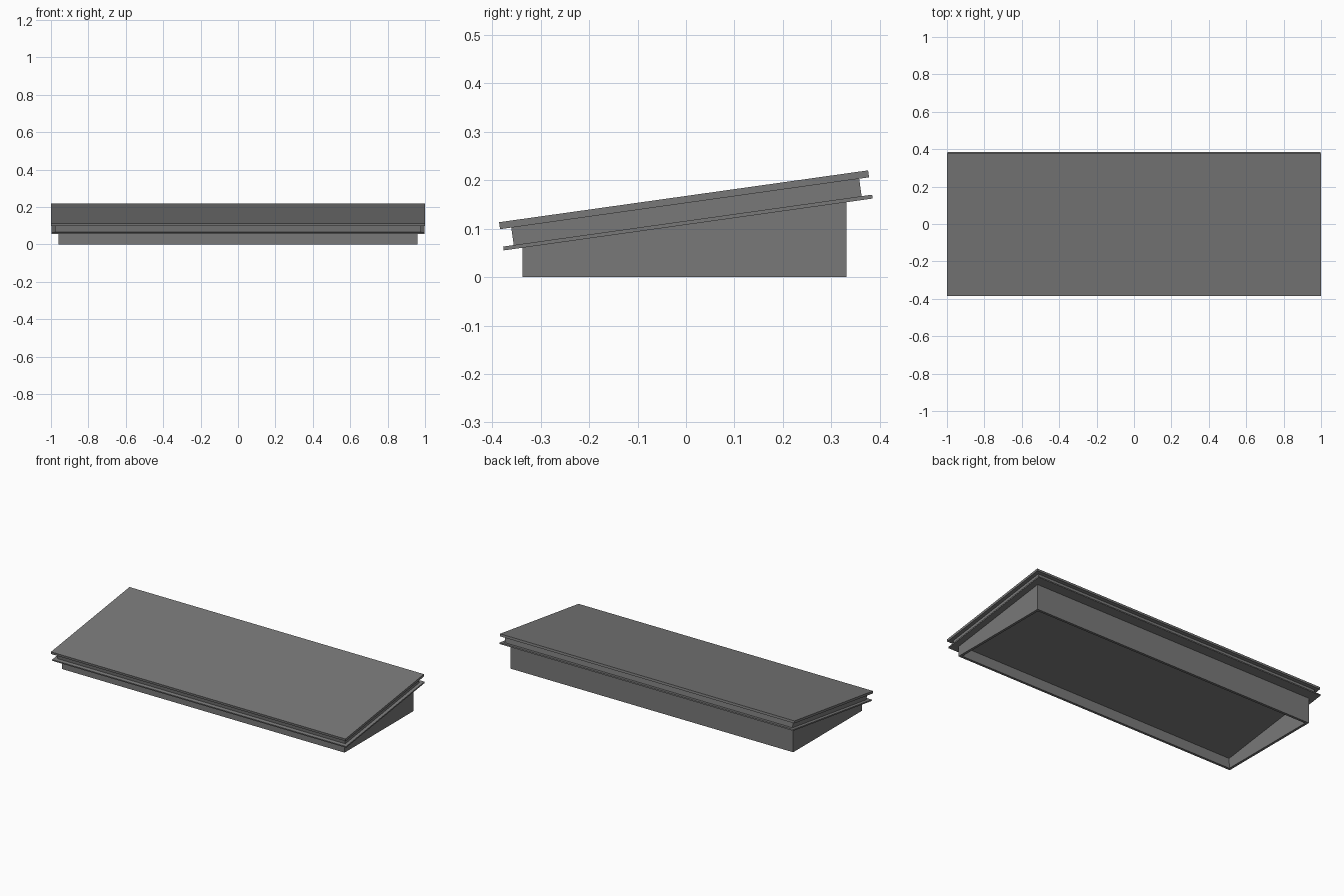
import bpy
import bmesh
import math

if "Cube" in bpy.data.objects:
    bpy.data.objects.remove(bpy.data.objects["Cube"])

TILT = math.radians(8)

grey = bpy.data.materials.new("dark_grey")
grey.use_nodes = True
grey.diffuse_color = (0.19, 0.19, 0.19, 1)
grey.node_tree.nodes["Principled BSDF"].inputs["Base Color"].default_value = grey.diffuse_color


def box(name, size, location, tilt=0.0):
    """Box of the given full size, tilted about the x axis."""
    bm = bmesh.new()
    bmesh.ops.create_cube(bm, size=1)
    bmesh.ops.scale(bm, vec=size, verts=bm.verts)
    mesh = bpy.data.meshes.new(name)
    bm.to_mesh(mesh)
    bm.free()
    mesh.materials.append(grey)
    obj = bpy.data.objects.new(name, mesh)
    obj.location = location
    obj.rotation_euler.x = tilt
    bpy.context.collection.objects.link(obj)
    return obj


# Sloping layers: cover, recessed core and thin flange
box("top_cover", (2.0, 0.769, 0.0145), (0, -0.004, 0.1595), TILT)
box("recessed_core", (1.955, 0.725, 0.037), (0, 0.001, 0.1343), TILT)
box("lower_flange", (1.996, 0.769, 0.008), (0, 0.004, 0.1125), TILT)

# Hollow curb: open wedge-shaped walls whose upper edge follows the flange
curb = box("base_curb", (1.92, 0.668, 0.1), (0, -0.003, 0))
bm = bmesh.new()
bm.from_mesh(curb.data)
caps = [f for f in bm.faces if abs(f.normal.z) > 0.9]
bmesh.ops.delete(bm, geom=caps, context="FACES_ONLY")
for v in bm.verts:
    v.co.z = 0.109 + (v.co.y - 0.007) * math.tan(TILT) if v.co.z > 0 else 0
bm.to_mesh(curb.data)
bm.free()
walls = curb.modifiers.new("wall_thickness", "SOLIDIFY")
walls.thickness = 0.015
walls.offset = -1
walls.use_even_offset = True
